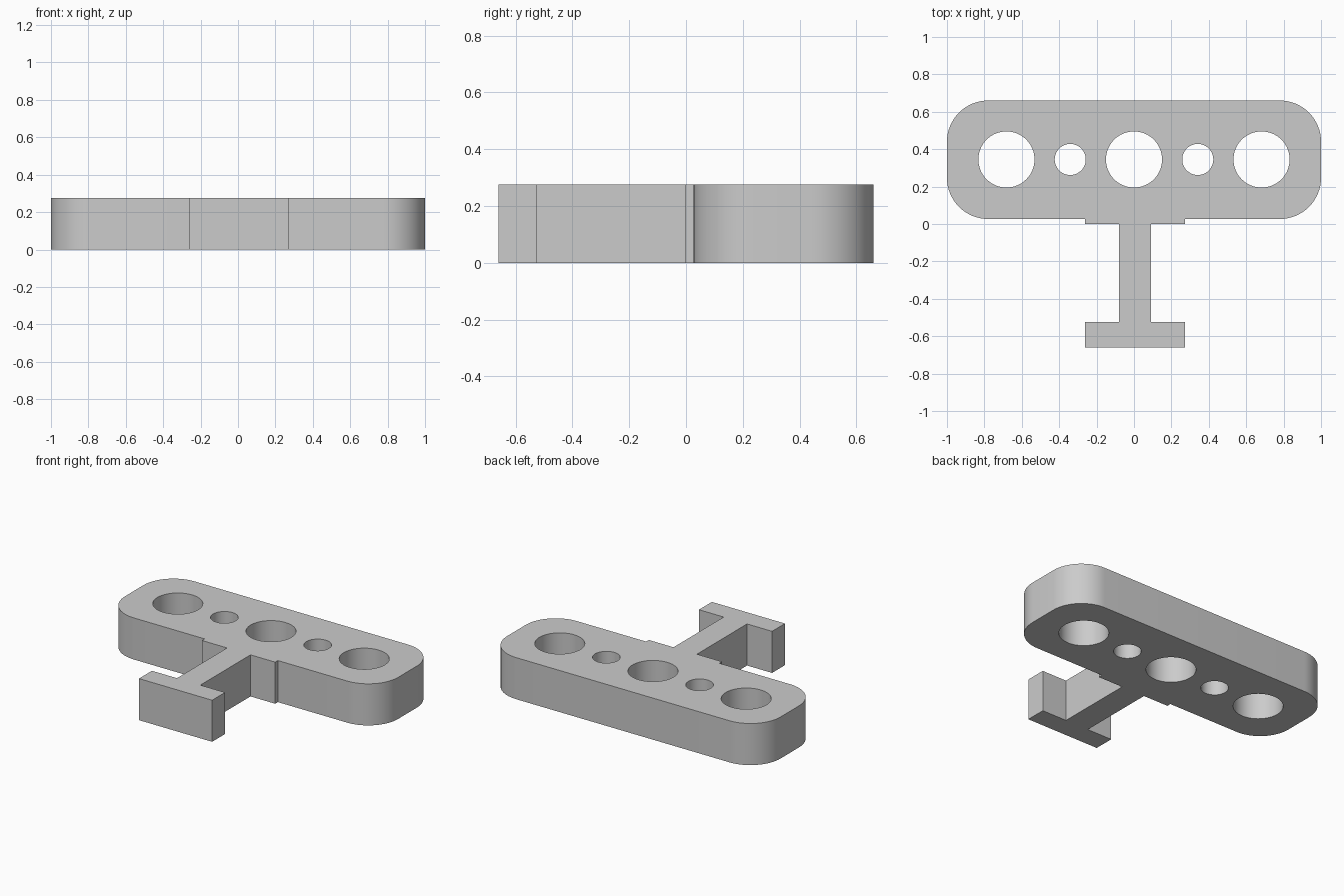
import bpy
import bmesh
from math import cos, sin, pi, radians
from mathutils import Vector

cube = bpy.data.objects.get("Cube")
if cube:
    bpy.data.objects.remove(cube, do_unlink=True)

HEIGHT = 0.275
BACK, SHOULDER, LEDGE = 0.66, 0.027, -0.001   # plate back, plate front, ledge front
FOOT_TOP, FOOT_END = -0.525, -0.66
CORNER = 0.22
HOLE_Y = 0.345


def arc(cx, cy, radius, start, end, steps):
    """Points along a circular arc, angles in degrees."""
    angles = [radians(start + (end - start) * i / steps) for i in range(steps + 1)]
    return [(cx + radius * cos(a), cy + radius * sin(a)) for a in angles]


def circle(cx, cy, radius, steps=64):
    return arc(cx, cy, radius, 0, 360, steps)[:-1]


# Plate outline: four rounded corners, counter-clockwise from the front right
x, low, high = 1 - CORNER, SHOULDER + CORNER, BACK - CORNER
outline = (arc(x, low, CORNER, -90, 0, 16) + arc(x, high, CORNER, 0, 90, 16)
           + arc(-x, high, CORNER, 90, 180, 16) + arc(-x, low, CORNER, 180, 270, 16))

# Ledge, stem and foot, stepping down one side and up the other
right_edge, left_edge = (0.273, 0.092), (-0.262, -0.079)


def steps_down(wide, narrow):
    return [(wide, SHOULDER), (wide, LEDGE), (narrow, LEDGE),
            (narrow, FOOT_TOP), (wide, FOOT_TOP), (wide, FOOT_END)]


outline += steps_down(*left_edge) + steps_down(*right_edge)[::-1]

# Row of through holes, alternating large and small
holes = [circle(0.341 * i, HOLE_Y, 0.083 if i % 2 else 0.15) for i in range(-2, 3)]

# Fill the profile and extrude it to full height
bm = bmesh.new()
for loop in [outline] + holes:
    verts = [bm.verts.new((px, py, 0)) for px, py in loop]
    for i, v in enumerate(verts):
        bm.edges.new((verts[i - 1], v))
bmesh.ops.triangle_fill(bm, edges=bm.edges[:], use_beauty=True, normal=Vector((0, 0, 1)))
grown = bmesh.ops.extrude_face_region(bm, geom=bm.faces[:], use_keep_orig=True)
top = [g for g in grown["geom"] if isinstance(g, bmesh.types.BMVert)]
bmesh.ops.translate(bm, verts=top, vec=(0, 0, HEIGHT))
bmesh.ops.recalc_face_normals(bm, faces=bm.faces[:])

mesh = bpy.data.meshes.new("bracket_body")
bm.to_mesh(mesh)
bm.free()
body = bpy.data.objects.new("bracket_body", mesh)
bpy.context.collection.objects.link(body)

# Plain grey finish
grey = bpy.data.materials.new("plain grey")
grey.use_nodes = True
colour = (0.6, 0.6, 0.6, 1)
grey.diffuse_color = colour
grey.node_tree.nodes["Principled BSDF"].inputs["Base Color"].default_value = colour
mesh.materials.append(grey)

# Smooth curved walls, sharp rims
bpy.ops.object.select_all(action="DESELECT")
body.select_set(True)
bpy.context.view_layer.objects.active = body
bpy.ops.object.shade_smooth_by_angle(angle=radians(30))
